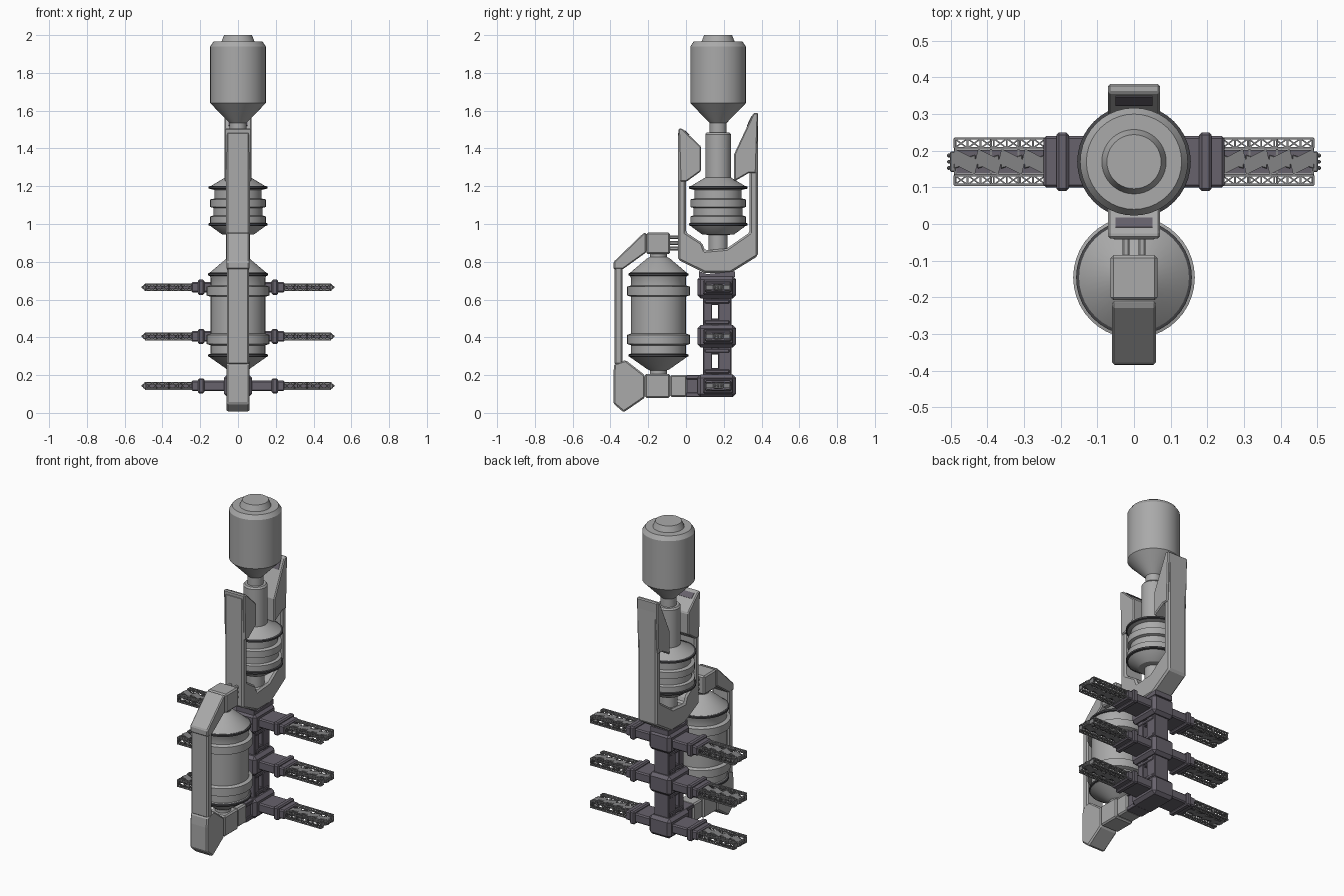
import bpy, bmesh, math
from mathutils import Vector

if "Cube" in bpy.data.objects:
    bpy.data.objects.remove(bpy.data.objects["Cube"])


def material(name, rgb):
    m = bpy.data.materials.new(name)
    m.diffuse_color = (*rgb, 1)
    m.use_nodes = True
    m.node_tree.nodes["Principled BSDF"].inputs["Base Color"].default_value = m.diffuse_color
    return m


GREY = material("hull grey", (0.40, 0.40, 0.40))
PURPLE = material("purple grey", (0.135, 0.122, 0.15))
LATTICE = material("lattice grey", (0.23, 0.23, 0.235))
DARK = material("dark rim", (0.06, 0.06, 0.065))


def finish(name, bm, mat, bevel=0.0, smooth=False):
    bmesh.ops.recalc_face_normals(bm, faces=bm.faces)
    me = bpy.data.meshes.new(name)
    bm.to_mesh(me)
    bm.free()
    me.materials.append(mat)
    ob = bpy.data.objects.new(name, me)
    bpy.context.collection.objects.link(ob)
    if bevel:
        b = ob.modifiers.new("chamfer", 'BEVEL')
        b.width, b.segments, b.limit_method = bevel, 1, 'ANGLE'
    if smooth:
        bpy.ops.object.select_all(action='DESELECT')
        ob.select_set(True)
        bpy.context.view_layer.objects.active = ob
        bpy.ops.object.shade_smooth_by_angle(angle=math.radians(30))
    return ob


def prism(name, pts, hx, mat, bevel=0.0):
    """Side profile (y, z) extruded across x."""
    bm = bmesh.new()
    f = bm.faces.new([bm.verts.new((-hx, y, z)) for y, z in pts])
    r = bmesh.ops.extrude_face_region(bm, geom=[f])
    verts = [g for g in r["geom"] if isinstance(g, bmesh.types.BMVert)]
    bmesh.ops.translate(bm, verts=verts, vec=(2 * hx, 0, 0))
    return finish(name, bm, mat, bevel)


def add_box(bm, x0, x1, y0, y1, z0, z1):
    vs = bmesh.ops.create_cube(bm, size=1)["verts"]
    for v in vs:
        v.co = ((x0 + x1) / 2 + v.co.x * (x1 - x0), (y0 + y1) / 2 + v.co.y * (y1 - y0),
                (z0 + z1) / 2 + v.co.z * (z1 - z0))


def boxes(name, lst, mat, bevel=0.0):
    bm = bmesh.new()
    for b in lst:
        add_box(bm, *b)
    return finish(name, bm, mat, bevel)


def add_beam(bm, a, b, t):
    a, b = Vector(a), Vector(b)
    d = b - a
    rot = d.to_track_quat('Z', 'Y')
    for v in bmesh.ops.create_cube(bm, size=1)["verts"]:
        v.co = (a + b) / 2 + rot @ Vector((v.co.x * t, v.co.y * t, v.co.z * d.length))


def lathe(name, prof, cy, mat, n=40):
    """Closed turned part from (radius, z), top to bottom."""
    bm = bmesh.new()
    rings = [[bm.verts.new((r * math.cos(2 * math.pi * i / n), cy + r * math.sin(2 * math.pi * i / n), z))
              for i in range(n)] for r, z in prof]
    for a, b in zip(rings, rings[1:]):
        for i in range(n):
            bm.faces.new((a[i], a[(i + 1) % n], b[(i + 1) % n], b[i]))
    bm.faces.new(rings[0])
    bm.faces.new(rings[-1])
    return finish(name, bm, mat, smooth=True)


def rim(name, r, z, cy):
    lathe(name, [(r - .007, z + .008), (r, z + .005), (r, z - .005), (r - .007, z - .008)], cy, DARK)


# upper capsule, neck and small tank
UY, TY = 0.17, -0.146
lathe("upper_capsule", [(.074, 2.0), (.088, 1.965), (.13, 1.965), (.147, 1.94), (.147, 1.64),
                        (.045, 1.535), (.045, 1.48)], UY, GREY)
lathe("capsule_neck", [(.06, 1.485), (.068, 1.475), (.068, 1.2)], UY, GREY)
lathe("small_tank", [(.07, 1.245), (.145, 1.2), (.145, 1.185), (.125, 1.18), (.125, 1.135), (.147, 1.13),
                     (.147, 1.09), (.13, 1.085), (.13, 1.045), (.147, 1.04), (.147, .995), (.14, .985),
                     (.085, .945), (.05, .942), (.05, .85)], UY, GREY)
rim("small_tank_top_rim", .155, 1.193, UY)
rim("small_tank_bottom_rim", .155, .998, UY)

# large tank
lathe("large_tank", [(.045, .86), (.045, .825), (.06, .818), (.15, .742), (.15, .725), (.145, .715),
                     (.145, .675), (.166, .668), (.166, .622), (.145, .615), (.145, .42), (.166, .413),
                     (.166, .365), (.145, .358), (.145, .315), (.15, .31), (.15, .295), (.06, .232),
                     (.045, .225), (.045, .19)], TY, GREY)
rim("large_tank_top_rim", .158, .733, TY)
rim("large_tank_bottom_rim", .158, .304, TY)

# fork cradle holding the upper tank
prism("fork_cradle", [(-.042, 1.49), (-.042, .81), (.1, .74), (.235, .74), (.38, .83), (.38, 1.575),
                      (.337, 1.53), (.337, .955), (.215, .87), (.1, .86), (.085, .9), (.0, .955),
                      (0, 1.46)], .064, GREY, .01)
prism("front_fork_blade", [(-.04, 1.505), (-.02, 1.505), (.08, 1.41), (.08, 1.28), (.004, 1.225),
                           (-.032, 1.225)], .071, GREY, .006)
prism("rear_fork_blade", [(.382, 1.588), (.357, 1.588), (.255, 1.37), (.255, 1.225), (.333, 1.27),
                          (.372, 1.27)], .071, GREY, .006)
# cradle floor block under the tank
prism("cradle_floor", [(.11, .735), (.07, .75), (.07, .72), (.26, .72), (.26, .75)], .06, PURPLE)


# inlaid slots on the sloping blade tops
def slot(name, y, z, dy, dz, half):
    d = Vector((dy, dz)).normalized()
    nrm = Vector((-d.y, d.x)) * .003
    if nrm.y < 0:
        nrm = -nrm
    c = Vector((y, z))
    prism(name, [c + d * half + nrm, c - d * half + nrm, c - d * half - nrm, c + d * half - nrm], .05, PURPLE)


slot("front_blade_slot", .003, 1.483, .1, -.095, .018)
slot("rear_blade_slot", .337, 1.545, -.102, -.218, .028)

# outer frame around the large tank
prism("frame_foot", [(-.38, .26), (-.385, .2), (-.385, .05), (-.33, .003), (-.218, .08), (-.218, .2),
                     (-.32, .28)], .06, GREY, .008)
prism("frame_upright", [(-.378, .255), (-.335, .255), (-.335, .775), (-.378, .775)], .058, GREY, .008)
prism("frame_shoulder", [(-.383, .76), (-.335, .76), (-.21, .85), (-.21, .952), (-.225, .952),
                         (-.383, .80)], .06, GREY, .006)
boxes("frame_top_block", [(-.064, .064, -.208, -.085, .84, .955)], GREY, .008)
boxes("frame_base_beam", [(-.062, .062, -.216, -.085, .08, .207)], GREY, .008)
boxes("base_joint", [(-.055, .055, -.084, .005, .085, .2)], GREY, .008)
boxes("base_clamp", [(-.055, .055, .0, .08, .083, .108), (-.055, .055, .0, .08, .178, .2),
                     (-.045, .045, .0, .08, .1, .185)], PURPLE, .003)
bm = bmesh.new()
for x in (-.022, .022):
    for z in (.93, .9, .87):
        add_beam(bm, (x, -.09, z), (x, -.03, z), .02)
finish("link_pipes", bm, GREY, .005)

# spine: open frames between three nodes
LEVELS = (.143, .405, .665)
for lo, hi in zip(LEVELS, LEVELS[1:]):
    m = (lo + hi) / 2
    boxes("spine_frame", [(-.05, .05, .09, .138, lo, hi), (-.05, .05, .17, .24, lo, hi),
                          (-.045, .045, .13, .18, lo, m - .036), (-.045, .045, .13, .18, m + .036, hi),
                          (-.054, .054, .1, .23, m + .045, m + .065),
                          (-.054, .054, .1, .23, m - .065, m - .045)], PURPLE, .004)

# arm parts, built once on the right side and mirrored
node = boxes("arm_node", [(-.075, .075, .06, .265, -.06, .06)], PURPLE, .018)
sleeve = boxes("arm_sleeve", [(0, .247, .1, .24, -.028, .028), (.178, .212, .09, .25, -.04, .04)], PURPLE, .007)

bm = bmesh.new()
X0, X1, N = .24, .49, 7
step = (X1 - X0) / N
for ya, yb in ((.107, .133), (.207, .233)):
    outer = ya if ya < UY - .05 else yb
    for z in (-.018, .018):
        for y in (ya, yb):
            add_beam(bm, (X0, y, z), (X1, y, z), .006)
    for i in range(N):
        a, b = X0 + i * step, X0 + (i + 1) * step
        for z in (-.018, .018):
            add_beam(bm, (a, ya, z), (b, yb, z), .004)
            add_beam(bm, (a, yb, z), (b, ya, z), .004)
            add_beam(bm, (b, ya, z), (b, yb, z), .005)
        add_beam(bm, (a, outer, -.018), (b, outer, .018), .004)
        add_beam(bm, (a, outer, .018), (b, outer, -.018), .004)
for x in (X1 - .002, .315, .39):
    add_box(bm, x - .003, x + .003, .107, .233, -.012, .012)
truss = finish("arm_truss", bm, LATTICE)

# hexagonal cells along the middle of the arm
bm = bmesh.new()
for i in range(4):
    cx = .27 + i * .064
    r = bmesh.ops.create_cone(bm, cap_ends=True, segments=6, radius1=1, radius2=1, depth=.034)
    for v in r["verts"]:
        a = v.co.copy()
        lx, ly = (a.x, a.y) if min(abs(a.x), abs(a.y)) == abs(a.y) or abs(a.x) > .1 else (a.y, a.x)
        v.co = (cx + lx * .034, UY + ly * .038, a.z)
cells = finish("arm_cells", bm, LATTICE, .006)
core = boxes("arm_core", [(.24, .488, .138, .202, -.008, .008)], PURPLE)
tip = boxes("arm_tip", [(.485, .502, .142, .198, -.013, .013)]
            + [(.5, .51, y - .005, y + .005, -.007, .007) for y in (.153, .17, .187)], LATTICE, .003)

for part in (sleeve, truss, cells, core, tip):
    part.modifiers.new("mirror", 'MIRROR').use_axis = (True, False, False)
for part in (node, sleeve, truss, cells, core, tip):
    part.location.z = LEVELS[0]
    for z in LEVELS[1:]:
        c = part.copy()
        c.location.z = z
        bpy.context.collection.objects.link(c)
